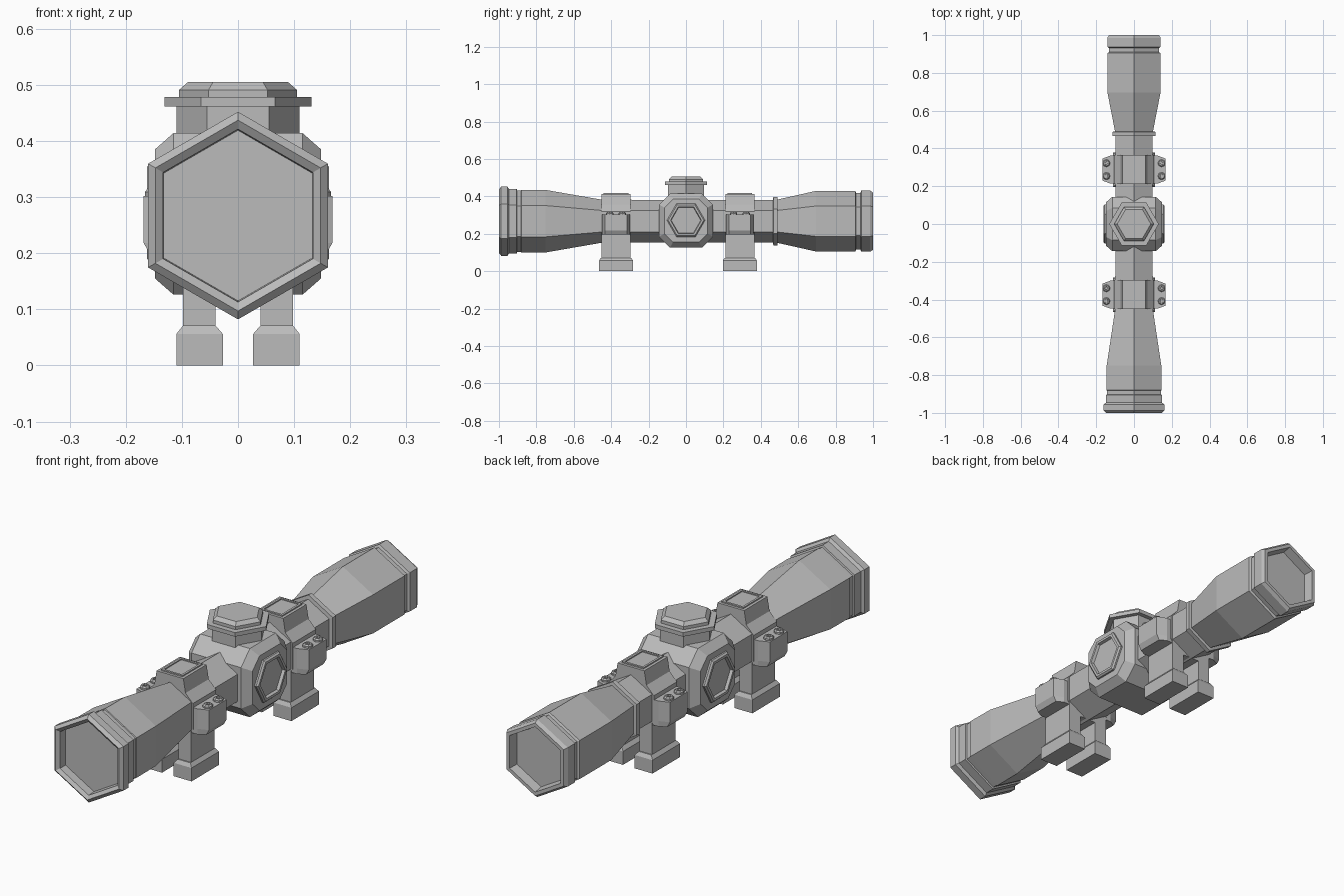
import bpy, bmesh
from math import sin, cos, pi
from mathutils import Vector

if "Cube" in bpy.data.objects:
    bpy.data.objects.remove(bpy.data.objects["Cube"])

AXIS_Z = 0.267          # height of the optical axis
RING_Y = {"front": -0.374, "rear": 0.288}
SIDES = {"left": 1, "right": -1}

grey = bpy.data.materials.new("plain_grey")
grey.use_nodes = True
grey.diffuse_color = (0.5, 0.5, 0.5, 1)
grey.node_tree.nodes["Principled BSDF"].inputs["Base Color"].default_value = (0.5, 0.5, 0.5, 1)


def loft(name, sections):
    """Skin a chain of equal-length point loops and cap both ends."""
    bm = bmesh.new()
    loops = [[bm.verts.new(p) for p in s] for s in sections]
    n = len(loops[0])
    for a, b in zip(loops, loops[1:]):
        for i in range(n):
            j = (i + 1) % n
            bm.faces.new((a[i], a[j], b[j], b[i]))
    bm.faces.new(loops[0])
    bm.faces.new(loops[-1])
    bmesh.ops.recalc_face_normals(bm, faces=bm.faces[:])
    mesh = bpy.data.meshes.new(name)
    bm.to_mesh(mesh)
    bm.free()
    mesh.materials.append(grey)
    obj = bpy.data.objects.new(name, mesh)
    bpy.context.collection.objects.link(obj)
    return obj


def turned(name, axis, centre, profile, sides=6, phase=0.0):
    """Sweep (position, radius) pairs along an axis as a regular polygon."""
    def point(t, r, a):
        u, v = r * cos(a), r * sin(a)
        offset = {"X": (t, u, v), "Y": (u, t, v), "Z": (u, v, t)}[axis]
        return Vector(centre) + Vector(offset)
    angles = [phase + 2 * pi * i / sides for i in range(sides)]
    return loft(name, [[point(t, r, a) for a in angles] for t, r in profile])


def rect(x0, x1, y0, y1, z):
    return [(x0, y0, z), (x1, y0, z), (x1, y1, z), (x0, y1, z)]


# Hexagonal main tube with both bells and recessed lenses
turned("scope_tube", "Y", (0, 0, AXIS_Z), [
    (-0.955, 0.152), (-0.99, 0.154), (-1.0, 0.17), (-0.988, 0.185),
    (-0.955, 0.185), (-0.946, 0.172), (-0.905, 0.172), (-0.903, 0.164),
    (-0.882, 0.164), (-0.88, 0.168), (-0.75, 0.167), (-0.45, 0.115),
    (0.465, 0.113), (0.467, 0.13), (0.488, 0.13), (0.49, 0.116),
    (0.695, 0.162), (0.905, 0.162), (0.91, 0.152), (0.932, 0.152),
    (0.937, 0.163), (0.985, 0.163), (1.0, 0.153), (1.0, 0.137), (0.96, 0.13),
], phase=pi / 2)

# Chamfered turret housing: an octagon that narrows toward each side
def octagon(x, h, c):
    pts = [(h, h - c), (h - c, h), (c - h, h), (-h, h - c),
           (-h, c - h), (c - h, -h), (h - c, -h), (h, c - h)]
    return [(x, y, z + AXIS_Z + 0.003) for y, z in pts]

loft("turret_housing", [octagon(-0.148, 0.115, 0.046), octagon(-0.115, 0.144, 0.058),
                        octagon(0.115, 0.144, 0.058), octagon(0.148, 0.115, 0.046)])

# Top adjustment knob: neck, wide flange and bevelled cap
turned("top_knob", "Z", (0, 0, 0), [
    (0.38, 0.11), (0.461, 0.11), (0.461, 0.131), (0.478, 0.131),
    (0.478, 0.105), (0.491, 0.105), (0.505, 0.089)])

# Side adjustment caps with sunken faces
for side, s in SIDES.items():
    turned(side + "_side_cap", "X", (0, 0, AXIS_Z + 0.005), [
        (s * 0.13, 0.102), (s * 0.155, 0.102), (s * 0.162, 0.095),
        (s * 0.162, 0.083), (s * 0.15, 0.079)])

# Mounting rings, each with clamps, bolts, legs and feet
for place, yc in RING_Y.items():
    half = 0.077
    right_half = [(0.062, 0.413), (0.072, 0.355), (0.106, 0.32), (0.106, 0.21), (0.04, 0.158)]
    outline = right_half + [(-x, z) for x, z in reversed(right_half)]
    loft(place + "_ring", [[(x, yc + d, z) for x, z in outline] for d in (-half, half)])

    # Raised frame around a sunken panel on top
    loft(place + "_top_frame", [
        rect(-0.05, 0.05, yc - 0.066, yc + 0.066, 0.40),
        rect(-0.05, 0.05, yc - 0.066, yc + 0.066, 0.418),
        rect(-0.041, 0.041, yc - 0.057, yc + 0.057, 0.418),
        rect(-0.041, 0.041, yc - 0.057, yc + 0.057, 0.4135)])

    for side, s in SIDES.items():
        label = place + "_" + side
        # Clamp plate: tapered toward its outer edge
        def clamp(z, reach):
            return [(s * 0.09, yc - 0.074, z), (s * 0.125, yc - 0.074, z), (s * reach, yc - 0.058, z),
                    (s * reach, yc + 0.058, z), (s * 0.125, yc + 0.074, z), (s * 0.09, yc + 0.074, z)]
        loft(label + "_clamp", [clamp(0.195, 0.155), clamp(0.218, 0.168), clamp(0.302, 0.168)])
        for i, d in enumerate((-0.034, 0.034)):
            turned(f"{label}_bolt_{i + 1}", "Z", (s * 0.146, yc + d, 0), [
                (0.295, 0.02), (0.309, 0.02), (0.315, 0.015), (0.315, 0.009), (0.308, 0.008)], sides=8)

        # Leg and chamfered foot
        loft(label + "_leg", [rect(s * 0.04, s * 0.098, yc - half, yc + half, z) for z in (0.06, 0.23)])
        loft(label + "_foot", [
            rect(s * 0.027, s * 0.11, yc - 0.091, yc + 0.091, 0),
            rect(s * 0.027, s * 0.11, yc - 0.091, yc + 0.091, 0.056),
            rect(s * 0.04, s * 0.098, yc - 0.082, yc + 0.082, 0.071)])
